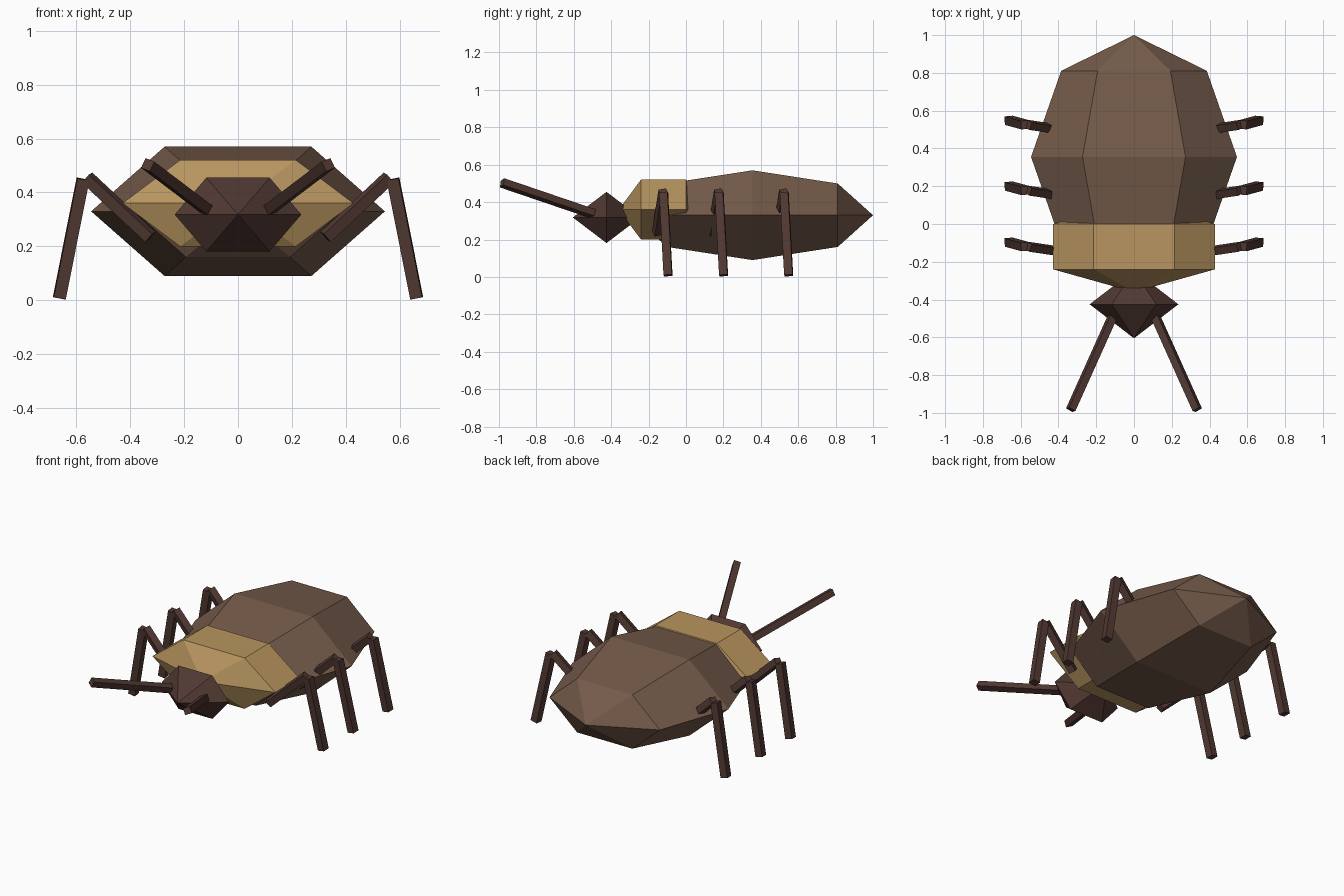
import bpy, bmesh, math
from mathutils import Vector, Matrix

if "Cube" in bpy.data.objects:
    bpy.data.objects.remove(bpy.data.objects["Cube"])


def material(name, rgb):
    m = bpy.data.materials.new(name)
    m.diffuse_color = (*rgb, 1)
    m.use_nodes = True
    m.node_tree.nodes["Principled BSDF"].inputs["Base Color"].default_value = m.diffuse_color
    return m


TAN = material("tan", (0.48, 0.30, 0.115))
BROWN = material("mid brown", (0.178, 0.105, 0.069))
DARK = material("dark brown", (0.082, 0.040, 0.032))


def add_object(name, bm, mat):
    bmesh.ops.recalc_face_normals(bm, faces=bm.faces)
    mesh = bpy.data.meshes.new(name)
    bm.to_mesh(mesh)
    bm.free()
    mesh.materials.append(mat)
    obj = bpy.data.objects.new(name, mesh)
    bpy.context.collection.objects.link(obj)
    return obj


def faceted_ball(name, center, radii, bands, mat, sides=6):
    """Six-sided ball with its poles on the y axis."""
    bm = bmesh.new()
    c = Vector(center)
    rx, ry, rz = radii
    rings = []
    for i in range(1, bands):
        t = math.pi * i / bands
        rings.append([bm.verts.new(c + Vector((
            rx * math.sin(t) * math.cos(2 * math.pi * k / sides),
            -ry * math.cos(t),
            rz * math.sin(t) * math.sin(2 * math.pi * k / sides))))
            for k in range(sides)])
    front = bm.verts.new(c - Vector((0, ry, 0)))
    back = bm.verts.new(c + Vector((0, ry, 0)))
    for k in range(sides):
        n = (k + 1) % sides
        bm.faces.new((front, rings[0][k], rings[0][n]))
        bm.faces.new((back, rings[-1][n], rings[-1][k]))
        for a, b in zip(rings, rings[1:]):
            bm.faces.new((a[k], b[k], b[n], a[n]))
    return add_object(name, bm, mat)


def rod(name, start, end, thickness, mat, twist=0.0):
    """Square bar running between two points."""
    a, b = Vector(start), Vector(end)
    d = b - a
    bm = bmesh.new()
    bmesh.ops.create_cube(bm, size=1, matrix=(
        Matrix.Translation((a + b) / 2)
        @ d.to_track_quat('Z', 'Y').to_matrix().to_4x4()
        @ Matrix.Rotation(math.radians(twist), 4, 'Z')
        @ Matrix.Diagonal((thickness, thickness, d.length, 1))))
    return add_object(name, bm, mat)


# Body segments
faceted_ball("abdomen", (0, 0.355, 0.33), (0.545, 0.645, 0.277), 4, BROWN)
faceted_ball("thorax", (0, -0.12, 0.36), (0.495, 0.24, 0.214), 3, TAN)
faceted_ball("head", (0, -0.425, 0.318), (0.235, 0.18, 0.158), 2, DARK)

for side, s in (("left", 1), ("right", -1)):
    # Antennae
    rod(f"{side}_antenna", (s * 0.10, -0.46, 0.325), (s * 0.335, -0.983, 0.503),
        0.04, DARK, s * 20)
    # Legs: thigh rises out of the body, shin drops to the ground
    for place, y in (("front", -0.12), ("middle", 0.177), ("rear", 0.525)):
        rod(f"{side}_{place}_thigh", (s * 0.325, y - 0.035, 0.235),
            (s * 0.56, y, 0.455), 0.042, DARK, s * 15)
        rod(f"{side}_{place}_shin", (s * 0.575, y, 0.45),
            (s * 0.663, y + 0.024, 0.008), 0.045, DARK, s * 20)
